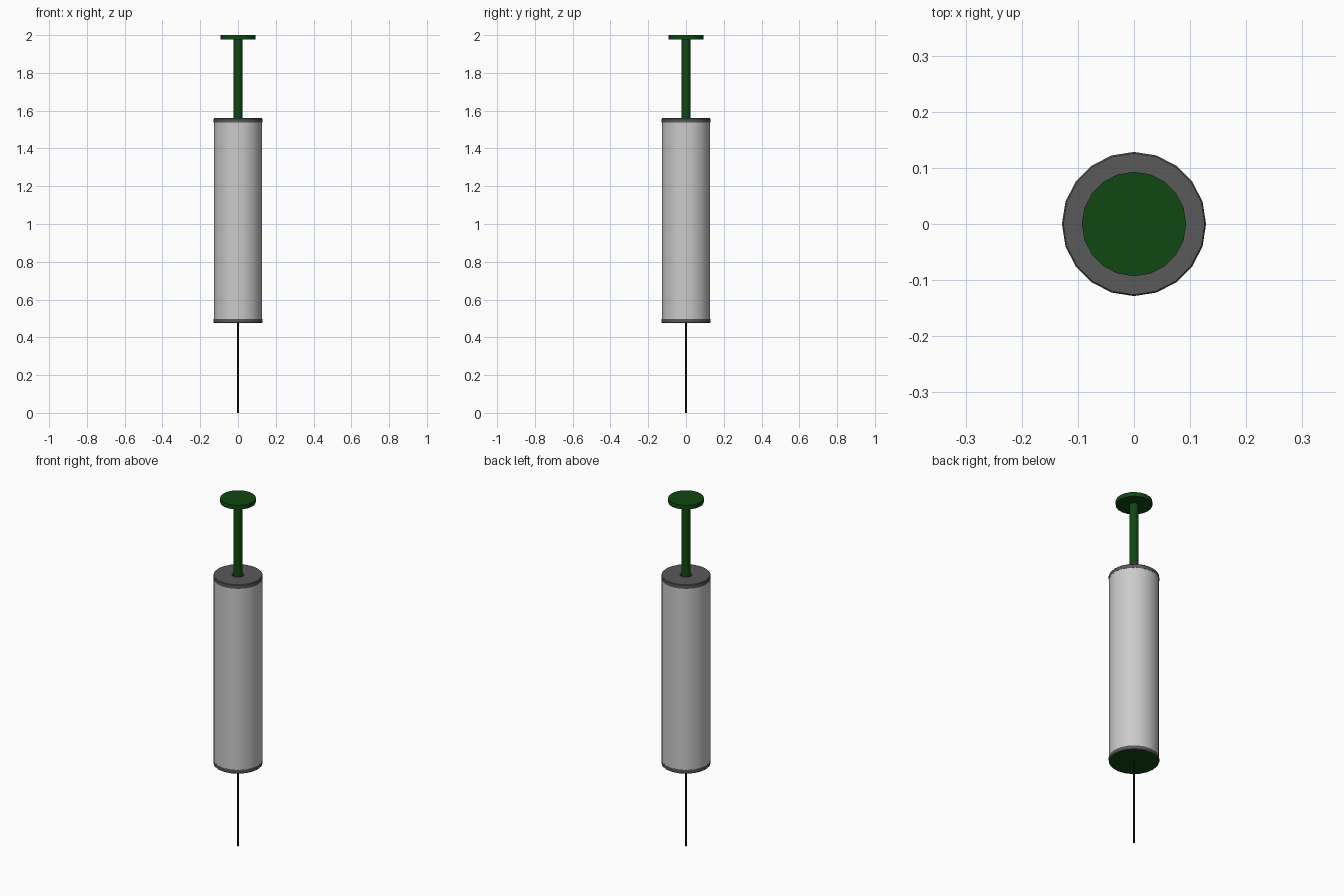
import bpy, bmesh, math

if "Cube" in bpy.data.objects:
    bpy.data.objects.remove(bpy.data.objects["Cube"])


def material(name, rgb):
    m = bpy.data.materials.new(name)
    m.diffuse_color = (*rgb, 1)
    m.use_nodes = True
    m.node_tree.nodes["Principled BSDF"].inputs["Base Color"].default_value = m.diffuse_color
    return m


green = material("dark_green", (0.005, 0.065, 0.006))
dark = material("dark_grey", (0.1, 0.1, 0.1))
black = material("black", (0.01, 0.01, 0.01))


def lathe(name, profile, mat=None, sides=20, ring=False):
    """Spin (radius, z) points round z; ring=True closes the profile on itself."""
    bm = bmesh.new()
    rows = []
    for r, z in profile:
        if r == 0:
            rows.append([bm.verts.new((0, 0, z))] * sides)
        else:
            rows.append([bm.verts.new((r * math.cos(math.tau * i / sides),
                                       r * math.sin(math.tau * i / sides), z))
                         for i in range(sides)])
    pairs = list(zip(rows, rows[1:]))
    if ring:
        pairs.append((rows[-1], rows[0]))
    for a, b in pairs:
        for i in range(sides):
            j = (i + 1) % sides
            bm.faces.new(dict.fromkeys((a[i], a[j], b[j], b[i])))
    bmesh.ops.recalc_face_normals(bm, faces=bm.faces)
    me = bpy.data.meshes.new(name)
    bm.to_mesh(me)
    bm.free()
    ob = bpy.data.objects.new(name, me)
    bpy.context.collection.objects.link(ob)
    if mat:
        me.materials.append(mat)
    bpy.ops.object.select_all(action='DESELECT')
    ob.select_set(True)
    bpy.context.view_layer.objects.active = ob
    bpy.ops.object.shade_smooth_by_angle(angle=math.radians(30))
    return ob


# Hollow barrel between two dark collars
lathe("barrel", [(0.128, 0.497), (0.128, 1.537), (0.122, 1.537), (0.122, 0.497)], ring=True)
lathe("top_collar", [(0.1285, 1.537), (0.1285, 1.557), (0.126, 1.56), (0.032, 1.56),
                     (0.028, 1.557), (0.028, 1.537)], dark, ring=True)
lathe("bottom_collar", [(0.1285, 0.497), (0.1285, 0.478), (0.126, 0.475),
                        (0.125, 0.475), (0.125, 0.497)], dark, ring=True)

# Plunger: piston at the bottom, rod, and thumb disc, in one profile
lathe("plunger", [(0, 0.476), (0.125, 0.476), (0.125, 0.497), (0.023, 0.497),
                  (0.023, 1.976), (0.093, 1.976), (0.093, 2.0), (0, 2.0)], green)

# Needle
lathe("needle", [(0, 0), (0.004, 0), (0.004, 0.48), (0, 0.48)], black, sides=8)
